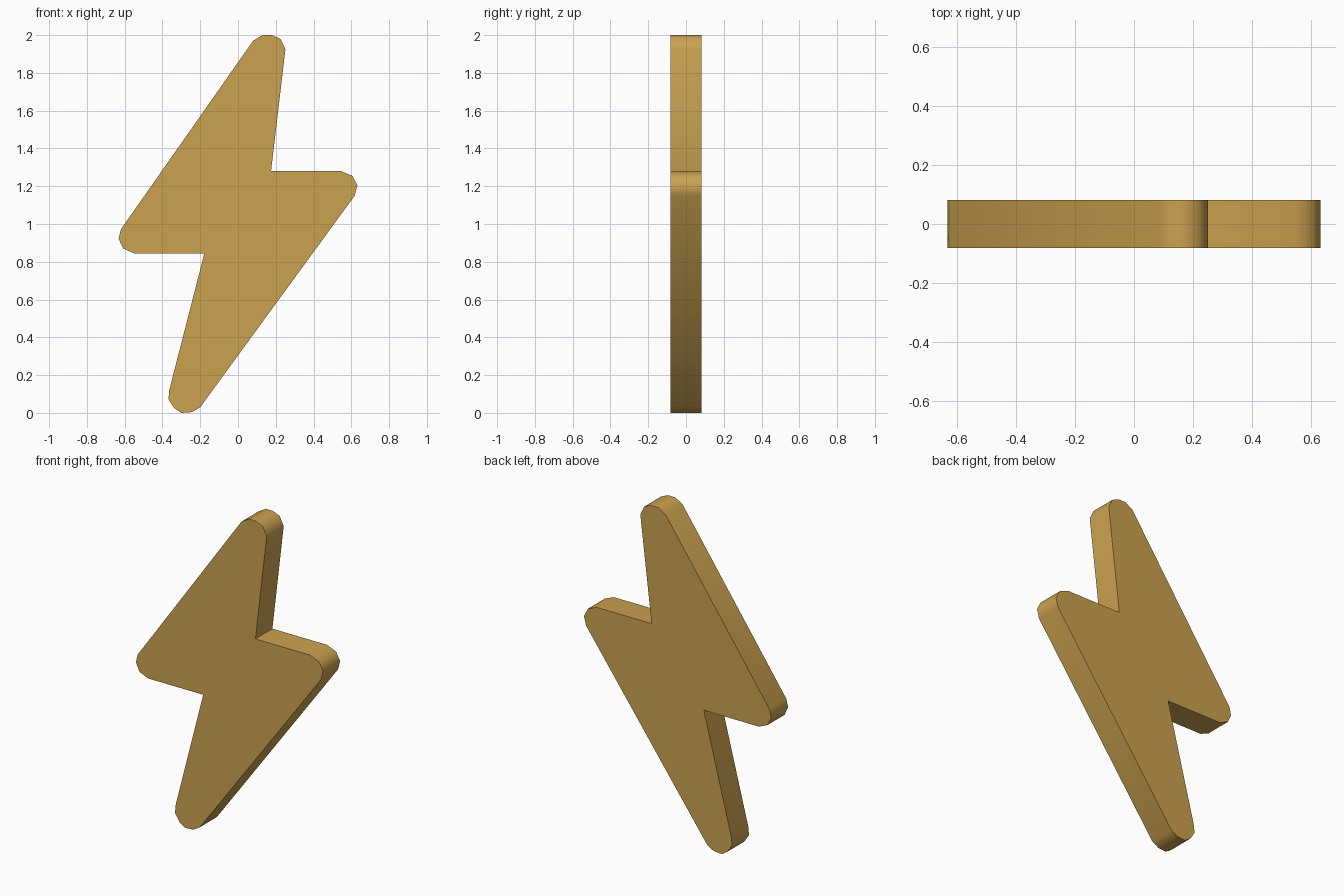
import bpy, bmesh, math

if "Cube" in bpy.data.objects:
    bpy.data.objects.remove(bpy.data.objects["Cube"])

# Bolt colour
gold = bpy.data.materials.new("gold")
gold.diffuse_color = (0.60, 0.36, 0.08, 1)
gold.use_nodes = True
gold.node_tree.nodes["Principled BSDF"].inputs["Base Color"].default_value = gold.diffuse_color

# Front outline (x, z), clockwise from the top tip
outline = [
    (0.08, 1.97), (0.13, 2.0), (0.18, 2.0), (0.225, 1.98), (0.251, 1.925),
    (0.175, 1.28),                                                     # right notch
    (0.545, 1.28), (0.605, 1.255), (0.632, 1.205), (0.618, 1.15),      # right tip
    (-0.20, 0.03), (-0.243, 0.004), (-0.30, 0.0), (-0.338, 0.025),
    (-0.368, 0.072), (-0.364, 0.12),                                   # bottom tip
    (-0.178, 0.845),                                                   # left notch
    (-0.55, 0.845), (-0.608, 0.87), (-0.632, 0.922), (-0.62, 0.972),   # left tip
]
half = 0.082

# Extrude the outline through the thickness
bm = bmesh.new()
front = bm.faces.new([bm.verts.new((x, -half, z)) for x, z in outline])
ext = bmesh.ops.extrude_face_region(bm, geom=[front], use_keep_orig=True)
verts = [g for g in ext["geom"] if isinstance(g, bmesh.types.BMVert)]
bmesh.ops.translate(bm, vec=(0, 2 * half, 0), verts=verts)
bmesh.ops.recalc_face_normals(bm, faces=bm.faces)

mesh = bpy.data.meshes.new("lightning_bolt")
bm.to_mesh(mesh)
bm.free()
mesh.materials.append(gold)
bolt = bpy.data.objects.new("lightning_bolt", mesh)
bpy.context.collection.objects.link(bolt)

# Smooth rounded tips, crisp rims and notches
bpy.context.view_layer.objects.active = bolt
bolt.select_set(True)
bpy.ops.object.shade_smooth_by_angle(angle=math.radians(60))
